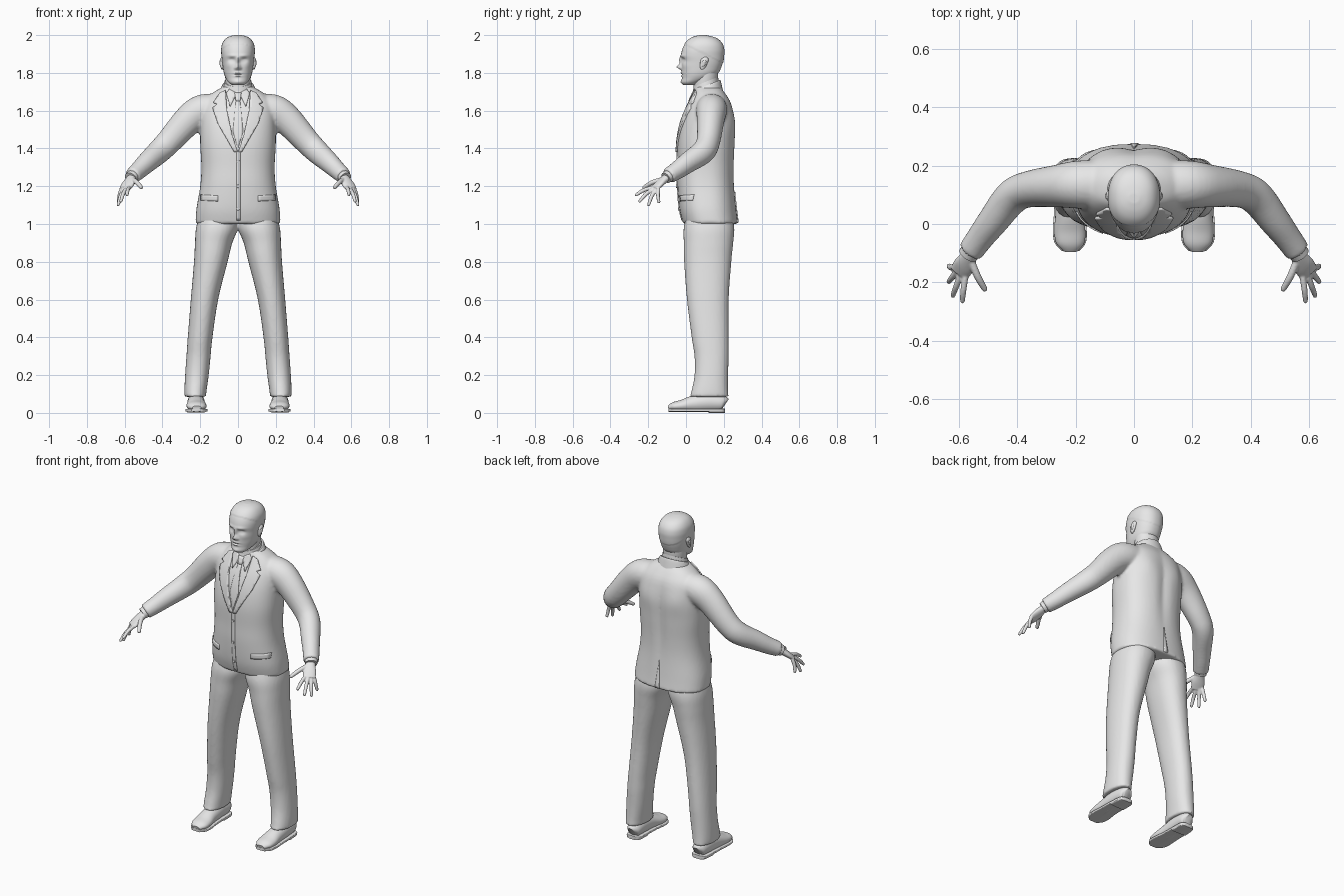
import bpy, bmesh, math
from mathutils import Vector
from mathutils.bvhtree import BVHTree

cube = bpy.data.objects.get("Cube")
if cube:
    bpy.data.objects.remove(cube, do_unlink=True)

grey = bpy.data.materials.new("plain grey")
grey.use_nodes = True
grey.diffuse_color = (0.8, 0.8, 0.8, 1)
grey.node_tree.nodes["Principled BSDF"].inputs["Base Color"].default_value = (0.8, 0.8, 0.8, 1)


def spline(rows, steps):
    """Smooth interpolation through rows of numbers."""
    out = []
    last = len(rows) - 1
    for i in range(last):
        a, b, c, d = (rows[max(0, min(last, i + k))] for k in (-1, 0, 1, 2))
        for s in range(steps):
            t = s / steps
            out.append([q + t / 2 * (r - p + t * (2 * p - 5 * q + 4 * r - w + t * (3 * (q - r) + w - p)))
                        for p, q, r, w in zip(a, b, c, d)])
    out.append(list(rows[-1]))
    return out


def loft(bm, rows, flat=False, seg=32, steps=5, power=2.0):
    """Skin of oval rings; a row is centre x, y, z and two radii."""
    rows = spline(rows, steps)
    centres = [Vector(r[:3]) for r in rows]
    rings = []
    for i, row in enumerate(rows):
        u, v = Vector((1, 0, 0)), Vector((0, 1, 0))
        if not flat:
            t = (centres[min(i + 1, len(rows) - 1)] - centres[max(i - 1, 0)]).normalized()
            u = t.cross(Vector((0, 0, 1))).normalized()
            v = u.cross(t)
        ring = []
        for k in range(seg):
            c, s = math.cos(math.tau * k / seg), math.sin(math.tau * k / seg)
            c = math.copysign(abs(c) ** (2 / power), c)
            s = math.copysign(abs(s) ** (2 / power), s)
            ring.append(bm.verts.new(centres[i] + u * c * row[3] + v * s * row[4]))
        rings.append(ring)
    for a, b in zip(rings, rings[1:]):
        for k in range(seg):
            n = (k + 1) % seg
            bm.faces.new((a[k], a[n], b[n], b[k]))
    bm.faces.new(rings[0][::-1])
    bm.faces.new(rings[-1])


def mirror(bm):
    geom = bm.verts[:] + bm.edges[:] + bm.faces[:]
    copy = bmesh.ops.duplicate(bm, geom=geom)["geom"]
    for v in copy:
        if isinstance(v, bmesh.types.BMVert):
            v.co.x *= -1


def standing(table):
    """Rows of z, half width, front y, back y turned into loft rows."""
    return [(0, (f + b) / 2, z, w, (b - f) / 2) for z, w, f, b in table]


def sculpt(bm, bumps, side, limit):
    """Push the front (side -1) or back (side 1) out with soft bumps."""
    for v in bm.verts:
        if (v.co.y - limit) * side <= 0:
            continue
        x, z = abs(v.co.x), v.co.z
        v.co.y += side * sum(h * math.exp(-((x - bx) / sx) ** 2 - ((z - bz) / sz) ** 2)
                             for bx, bz, sx, sz, h in bumps)


def finish(name, bm, voxel=0, smooth=3, solid=0):
    bmesh.ops.recalc_face_normals(bm, faces=bm.faces[:])
    mesh = bpy.data.meshes.new(name)
    bm.to_mesh(mesh)
    bm.free()
    mesh.materials.append(grey)
    mesh.shade_smooth()
    mesh.set_sharp_from_angle(angle=math.radians(45))
    ob = bpy.data.objects.new(name, mesh)
    bpy.context.collection.objects.link(ob)
    if voxel:
        m = ob.modifiers.new("blend", 'REMESH')
        m.mode, m.voxel_size, m.use_smooth_shade = 'VOXEL', voxel, True
        m = ob.modifiers.new("soften", 'SMOOTH')
        m.factor, m.iterations = 0.5, smooth
    if solid:
        m = ob.modifiers.new("thickness", 'SOLIDIFY')
        m.thickness, m.offset = solid, 0
    return ob


# Jacket: sleeves and body blended into one skin
bm = bmesh.new()
loft(bm, [(.10, .135, 1.62, .08, .07), (.19, .135, 1.60, .082, .085), (.262, .13, 1.55, .073, .08),
          (.365, .118, 1.437, .062, .068), (.42, .09, 1.382, .06, .064), (.483, .01, 1.325, .053, .055),
          (.525, -.045, 1.285, .047, .048), (.56, -.094, 1.254, .044, .042)])
mirror(bm)
loft(bm, standing([(1.0, .225, -.015, .276), (1.08, .22, -.035, .266), (1.2, .2, -.045, .256),
                   (1.3, .194, -.045, .255), (1.42, .2, -.045, .26), (1.52, .2, -.03, .262),
                   (1.6, .195, -.003, .25), (1.65, .18, .022, .235), (1.69, .14, .04, .21),
                   (1.715, .1, .048, .19), (1.73, .07, .05, .18)]), flat=True, seg=64, power=2.4)
sculpt(bm, [(0, 1.42, .03, .2, -.012), (.1, 1.55, .05, .07, .006)], 1, .18)
jacket = finish("jacket", bm, voxel=.009, smooth=4)

# Trousers
bm = bmesh.new()
legs = [(1.06, .005, .2, .01, .24), (.98, 0, .222, -.012, .256), (.9, .03, .228, -.012, .25),
        (.8, .055, .233, -.01, .24), (.6, .105, .25, .005, .226), (.4, .135, .266, .03, .226),
        (.3, .145, .273, .045, .226), (.2, .155, .28, .045, .223), (.12, .166, .284, .03, .223),
        (.085, .17, .283, .02, .226)]
loft(bm, [((a + b) / 2, (f + k) / 2, z, (b - a) / 2, (k - f) / 2) for z, a, b, f, k in legs],
     flat=True, power=2.2)
mirror(bm)
finish("trousers", bm, voxel=.009, smooth=3)

# Head with sculpted face and a raised cap of short hair
bm = bmesh.new()
loft(bm, standing([(1.735, .03, -.012, .05), (1.75, .05, -.022, .08), (1.775, .066, -.021, .14),
                   (1.8, .075, -.023, .172), (1.83, .08, -.023, .187), (1.86, .084, -.022, .196),
                   (1.89, .087, -.026, .2), (1.92, .088, -.021, .201), (1.95, .083, -.008, .193),
                   (1.975, .068, .014, .172), (1.99, .046, .042, .14), (1.998, .015, .075, .1)]),
     flat=True, seg=96, steps=6, power=2.2)
sculpt(bm, [(.033, 1.868, .016, .011, -.012), (.033, 1.866, .011, .006, .005), (.03, 1.891, .025, .008, .005),
            (0, 1.865, .008, .02, .014), (0, 1.832, .011, .013, .026), (.013, 1.825, .007, .007, .008),
            (0, 1.799, .02, .005, .006), (0, 1.784, .017, .005, .006), (0, 1.791, .025, .004, -.004),
            (0, 1.752, .02, .012, .006), (.05, 1.84, .02, .02, .004)], -1, .06)
centre = Vector((0, .09, 1.87))
for v in bm.verts:
    if v.co.z > 1.785 and v.co.y > .1 - 2 * (v.co.z - 1.9):
        v.co = centre + (v.co - centre) * 1.02
for v in bm.verts:
    v.co.z = min(v.co.z, 2)
finish("head", bm)

# Ears: a tilted shell with a raised rim
bm = bmesh.new()
for r, off, deep in ((1, 0, 1), (.55, .006, .8)):
    loft(bm, [(.084 + off, .094 - .25 * (z - 1.85) * -1, z, .011 * deep * w, .021 * r * w)
              for z, w in ((1.85 - .033 * r, .25), (1.85 - .02 * r, .7), (1.85, .9),
                           (1.85 + .02 * r, 1), (1.85 + .034 * r, .35))], flat=True, seg=16)
mirror(bm)
finish("ears", bm)

# Neck
bm = bmesh.new()
loft(bm, [(0, .1, 1.66, .066, .06), (0, .1, 1.72, .064, .06), (0, .105, 1.78, .068, .065),
          (0, .11, 1.82, .07, .06)], flat=True)
finish("neck", bm)

# Collars, lower at the throat than at the nape
for name, rows in (("shirt_collar", [(0, .105, 1.69, .082, .072), (0, .105, 1.755, .072, .065)]),
                   ("jacket_collar", [(0, .11, 1.66, .11, .088), (0, .11, 1.72, .09, .076),
                                      (0, .11, 1.735, .082, .071)])):
    bm = bmesh.new()
    loft(bm, rows, flat=True, seg=48)
    for v in bm.verts:
        v.co.z += .4 * (v.co.y - .11)
    finish(name, bm)

# Hands
bm = bmesh.new()
loft(bm, [(.548, -.078, 1.264, .026, .021), (.565, -.11, 1.24, .028, .02),
          (.582, -.142, 1.212, .037, .018), (.598, -.168, 1.187, .035, .013)], seg=24)
tips = [(.588, -.27, 1.15), (.622, -.25, 1.115), (.636, -.2, 1.095), (.635, -.143, 1.11)]
first, final = Vector((.576, -.172, 1.195)), Vector((.616, -.146, 1.186))
fingers = [(first.lerp(final, i / 3), Vector(t), .0105) for i, t in enumerate(tips)]
fingers.append((Vector((.56, -.12, 1.238)), Vector((.508, -.229, 1.19)), .0125))
for base, tip, r in fingers:
    bend = base.lerp(tip, .5) + Vector((.002, -.004, .006))
    loft(bm, [(*base, r, r), (*bend, r, r), (*bend.lerp(tip, .85), r * .8, r * .8),
              (*tip, r * .35, r * .35)], seg=12)
mirror(bm)
finish("hands", bm, voxel=.004, smooth=2)

# Shirt cuffs
bm = bmesh.new()
loft(bm, [(.55, -.08, 1.262, .036, .034), (.569, -.107, 1.244, .034, .031)], seg=24)
mirror(bm)
finish("shirt_cuffs", bm)

# Shoes: uppers, soles and heels
shoe = [(.22, .207, .045, .02, .03), (.22, .19, .052, .04, .042), (.222, .12, .057, .045, .05),
        (.222, .04, .048, .047, .044), (.22, -.02, .038, .053, .032), (.218, -.065, .033, .048, .024),
        (.218, -.093, .026, .024, .012)]
bm = bmesh.new()
loft(bm, shoe, seg=24)
mirror(bm)
finish("shoe_uppers", bm)
bm = bmesh.new()
loft(bm, [(x, y, .014, w + .005, .008) for x, y, z, w, h in shoe], power=6)
loft(bm, [(x, y, .01, w + .004, .01) for x, y, z, w, h in shoe[:3]], power=6)
mirror(bm)
finish("shoe_soles", bm)

# Tailoring laid over the jacket surface
surface = BVHTree.FromObject(jacket, bpy.context.evaluated_depsgraph_get())


def skin_y(x, z, side):
    hit = surface.ray_cast(Vector((x, 2 * side, z)), Vector((0, -side, 0)))[0]
    return hit.y if hit else .06


def plate(name, outline, lift, both=True, side=-1):
    bm = bmesh.new()
    bm.faces.new([bm.verts.new((x, 0, z)) for x, z in outline])
    for axis in (0, 2):
        values = [v.co[axis] for v in bm.verts]
        low, high = min(values), max(values)
        n = int((high - low) / .015) + 1
        for i in range(1, n):
            at, normal = Vector(), Vector()
            at[axis], normal[axis] = low + (high - low) * i / n, 1
            bmesh.ops.bisect_plane(bm, geom=bm.verts[:] + bm.edges[:] + bm.faces[:],
                                   plane_co=at, plane_no=normal)
    if both:
        mirror(bm)
    for v in bm.verts:
        v.co.y = skin_y(v.co.x, v.co.z, side)
    finish(name, bm, solid=2 * lift)


plate("lapels", [(.065, 1.705), (.095, 1.69), (.128, 1.64), (.108, 1.632), (.132, 1.612), (.105, 1.53),
                 (.02, 1.38), (.001, 1.38), (.03, 1.47), (.058, 1.6)], .009)
plate("shirt_collar_points", [(.006, 1.69), (.045, 1.712), (.062, 1.69), (.042, 1.62)], .008)
plate("tie_knot", [(-.018, 1.692), (.018, 1.692), (.011, 1.648), (-.011, 1.648)], .01, both=False)
plate("tie_blade", [(-.011, 1.652), (.011, 1.652), (.027, 1.49), (0, 1.4), (-.027, 1.49)], .005, both=False)
plate("front_edge", [(-.008, 1.39), (.012, 1.39), (.012, 1.02), (-.008, 1.02)], .004, both=False)
plate("pocket_flaps", [(.105, 1.15), (.195, 1.155), (.195, 1.125), (.105, 1.12)], .005)
plate("back_vent", [(0, 1.17), (.016, 1.006), (-.012, 1.006)], .005, both=False, side=1)

# Buttons
bm = bmesh.new()
for z in (1.33, 1.2, 1.08):
    y = skin_y(0, z, -1)
    loft(bm, [(0, y, z, .009, .009), (0, y - .008, z, .008, .008)], seg=16, steps=1)
finish("buttons", bm)
